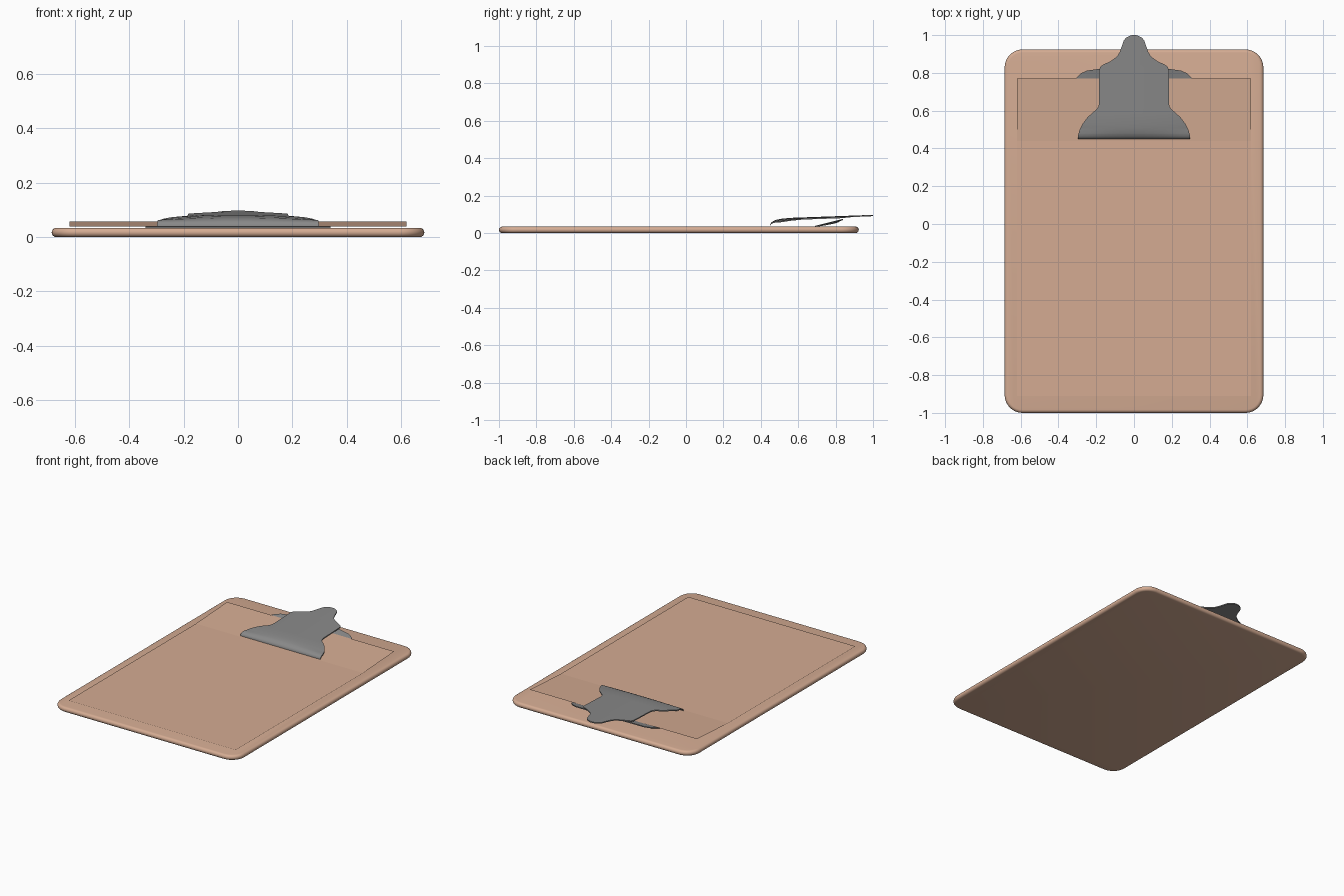
import bpy, bmesh, math

if "Cube" in bpy.data.objects:
    bpy.data.objects.remove(bpy.data.objects["Cube"])


def material(name, rgb):
    m = bpy.data.materials.new(name)
    m.diffuse_color = (*rgb, 1)
    m.use_nodes = True
    m.node_tree.nodes["Principled BSDF"].inputs["Base Color"].default_value = m.diffuse_color
    return m


TAN = material("tan_board", (0.66, 0.41, 0.29))
GREY = material("steel_grey", (0.25, 0.25, 0.25))


def add_object(name, bm, mat, smooth=True):
    bmesh.ops.recalc_face_normals(bm, faces=bm.faces)
    me = bpy.data.meshes.new(name)
    bm.to_mesh(me)
    bm.free()
    ob = bpy.data.objects.new(name, me)
    bpy.context.collection.objects.link(ob)
    me.materials.append(mat)
    bpy.ops.object.select_all(action='DESELECT')
    bpy.context.view_layer.objects.active = ob
    ob.select_set(True)
    if smooth:
        bpy.ops.object.shade_smooth_by_angle(angle=math.radians(35))
    return ob


def lerp(table, t):
    for (a, va), (b, vb) in zip(table, table[1:]):
        if t <= b:
            return va + (vb - va) * max(0, t - a) / (b - a)
    return table[-1][1]


def grid(name, points, mat, thickness=0):
    bm = bmesh.new()
    rows = [[bm.verts.new(p) for p in row] for row in points]
    for r, s in zip(rows, rows[1:]):
        for i in range(len(r) - 1):
            bm.faces.new((r[i], r[i + 1], s[i + 1], s[i]))
    # make the sheet face upwards; thickness grows downwards
    bmesh.ops.recalc_face_normals(bm, faces=bm.faces)
    bm.normal_update()
    if sum(f.normal.z for f in bm.faces) < 0:
        bmesh.ops.reverse_faces(bm, faces=bm.faces)
    if thickness:
        under = [[bm.verts.new((v.co.x, v.co.y, v.co.z - thickness)) for v in r] for r in rows]
        for r, s in zip(under, under[1:]):
            for i in range(len(r) - 1):
                bm.faces.new((r[i], s[i], s[i + 1], r[i + 1]))

        def rim(g):
            return (g[0] + [r[-1] for r in g[1:]] + g[-1][-2::-1]
                    + [r[0] for r in g[-2:0:-1]])
        a, b = rim(rows), rim(under)
        for i in range(len(a)):
            j = (i + 1) % len(a)
            bm.faces.new((a[i], a[j], b[j], b[i]))
        return add_object(name, bm, mat)
    me = bpy.data.meshes.new(name)
    bm.to_mesh(me)
    bm.free()
    ob = bpy.data.objects.new(name, me)
    bpy.context.collection.objects.link(ob)
    me.materials.append(mat)
    return ob


# Board: stacked rounded rectangles with a rounded edge
def ring(bm, inset, z, radius=0.095, n=8):
    out = []
    for k, (sx, sy) in enumerate([(1, 1), (-1, 1), (-1, -1), (1, -1)]):
        cx, cy = sx * (0.685 - radius), -0.038 + sy * (0.962 - radius)
        for i in range(n + 1):
            a = math.pi / 2 * (k + i / n)
            r = radius - inset
            out.append(bm.verts.new((cx + r * math.cos(a), cy + r * math.sin(a), z)))
    return out


bm = bmesh.new()
H, R = 0.034, 0.017
rings = []
for i in range(9):
    a = math.pi * (i / 8 - 0.5)
    rings.append(ring(bm, R * (1 - math.cos(a)), H / 2 + R * math.sin(a)))
for r, s in zip(rings, rings[1:]):
    for i in range(len(r)):
        j = (i + 1) % len(r)
        bm.faces.new((r[i], r[j], s[j], s[i]))
bm.faces.new(rings[0][::-1])
bm.faces.new(rings[-1])
add_object("board", bm, TAN)

# Paper: thin sheet, flat and then lifting behind the jaw
grid("paper", [[(x, y, z) for x in (-0.62, 0.62)]
               for y, z in ((-0.91, 0.0385), (0.44, 0.0385), (0.77, 0.0575))], TAN)

# Clip lever: half width and height along y
WIDTH = [(0.45, 0.297), (0.475, 0.295), (0.50, 0.287), (0.53, 0.272), (0.56, 0.25),
         (0.585, 0.225), (0.605, 0.2), (0.62, 0.189), (0.64, 0.184), (0.815, 0.184),
         (0.833, 0.178), (0.845, 0.16), (0.86, 0.128), (0.875, 0.105), (0.89, 0.088),
         (0.91, 0.076), (0.94, 0.065), (0.97, 0.055), (0.985, 0.043), (0.995, 0.026),
         (1.0, 0.012)]
HEIGHT = [(0.45, 0.045), (0.455, 0.055), (0.465, 0.063), (0.48, 0.07), (0.51, 0.076),
          (0.56, 0.081), (0.84, 0.091), (1.0, 0.097)]
ys = sorted({p[0] for p in WIDTH + HEIGHT} | {0.7, 0.76})
lever = []
for y in ys:
    w, row = lerp(WIDTH, y), []
    for i in range(13):
        x = w * (i / 6 - 1)
        drop = 0.14 * x * x * min(1, (y - 0.45) / 0.05)
        row.append((x, y, lerp(HEIGHT, y) - drop))
    lever.append(row)
grid("clip_lever", lever, GREY, 0.007)

# Clip base: low plate whose back edge curls up between drooping wings
BACK = [(0, 0.84), (0.1, 0.832), (0.18, 0.822), (0.25, 0.812), (0.28, 0.798),
        (0.31, 0.77), (0.33, 0.735), (0.34, 0.705)]
xs = [-x for x, _ in BACK[:0:-1]] + [x for x, _ in BACK]
base = []
for j in range(7):
    row = []
    for x in xs:
        y = 0.69 + (lerp(BACK, abs(x)) - 0.69) * j / 6
        t = (y - 0.69) / 0.15
        row.append((x, y, 0.0378 + 0.038 * t * (1 - 0.4 * (x / 0.34) ** 2)))
    base.append(row)
grid("clip_base", base, GREY, 0.006)
